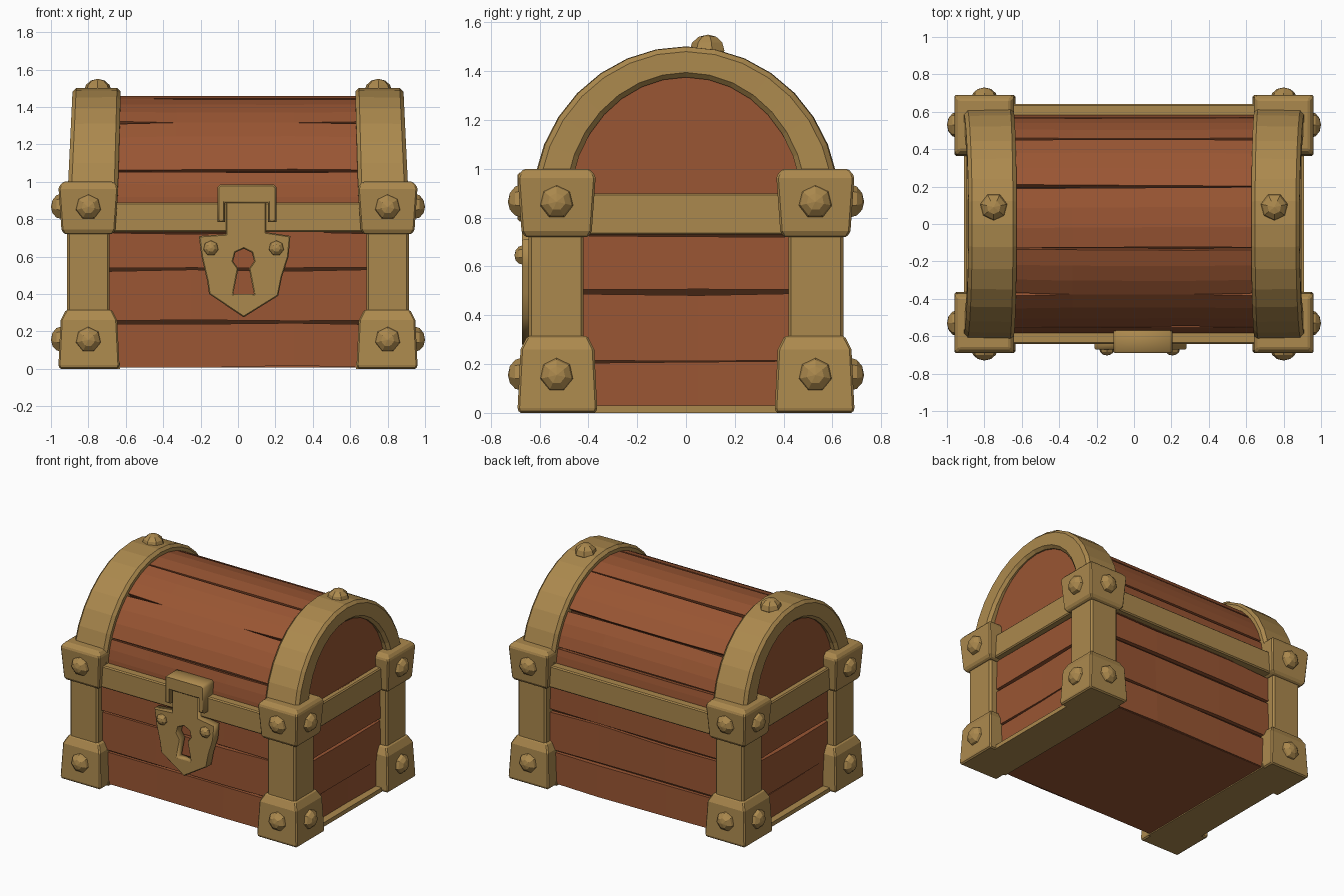
import bpy, bmesh, math, random
from mathutils import Matrix, Vector

if "Cube" in bpy.data.objects:
    bpy.data.objects.remove(bpy.data.objects["Cube"])

random.seed(4)

def material(name, rgb):
    m = bpy.data.materials.new(name)
    m.diffuse_color = (*rgb, 1)
    m.use_nodes = True
    m.node_tree.nodes["Principled BSDF"].inputs["Base Color"].default_value = m.diffuse_color
    return m

WOOD = material("brown wood", (0.32, 0.092, 0.033))
DARK = material("dark gap wood", (0.055, 0.018, 0.007))
BRASS = material("aged brass", (0.41, 0.25, 0.075))

def finish(name, bm, mat, bevel=0):
    bmesh.ops.recalc_face_normals(bm, faces=bm.faces)
    me = bpy.data.meshes.new(name)
    bm.to_mesh(me)
    bm.free()
    me.materials.append(mat)
    ob = bpy.data.objects.new(name, me)
    bpy.context.collection.objects.link(ob)
    if bevel:
        b = ob.modifiers.new("worn edges", 'BEVEL')
        b.width, b.segments = bevel, 1
        b.limit_method, b.angle_limit = 'ANGLE', math.radians(40)
    return ob

def loft(name, rings, mat, bevel=0):
    """Skin a list of equal point rings and cap both ends."""
    bm = bmesh.new()
    vs = [[bm.verts.new(p) for p in r] for r in rings]
    n = len(rings[0])
    for a, b in zip(vs, vs[1:]):
        for i in range(n):
            j = (i + 1) % n
            bm.faces.new((a[i], a[j], b[j], b[i]))
    bm.faces.new(vs[0])
    bm.faces.new(vs[-1])
    return finish(name, bm, mat, bevel)

def stack(name, cx, cy, hx, hy, levels, mat, bevel=0):
    """Rectangular block; levels are (height, inset)."""
    return loft(name, [[(cx + sx * (hx - d), cy + sy * (hy - d), z)
                        for sx, sy in ((-1, -1), (1, -1), (1, 1), (-1, 1))]
                       for z, d in levels], mat, bevel)

def box(name, cx, cy, hx, hy, z0, z1, mat, bevel=0):
    return stack(name, cx, cy, hx, hy, [(z0, 0), (z1, 0)], mat, bevel)

def rivet(name, pos, direction, r=0.072, h=0.06):
    bm = bmesh.new()
    bmesh.ops.create_uvsphere(bm, u_segments=7, v_segments=6, radius=1)
    rot = Vector(direction).to_track_quat('Z', 'Y').to_matrix().to_4x4()
    bm.transform(Matrix.Translation(pos) @ rot @ Matrix.Diagonal((r, r, h, 1)))
    return finish(name, bm, BRASS)

def plate(name, outlines, y_front, y_back, bevel):
    """Flat plate facing the front; later outlines are holes."""
    cu = bpy.data.curves.new(name, 'CURVE')
    cu.dimensions, cu.fill_mode = '2D', 'BOTH'
    cu.extrude = (y_back - y_front) / 2 - bevel
    cu.bevel_depth, cu.bevel_resolution, cu.offset = bevel, 0, -bevel
    for pts in outlines:
        s = cu.splines.new('POLY')
        s.points.add(len(pts) - 1)
        s.use_cyclic_u = True
        for p, (x, z) in zip(s.points, pts):
            p.co = (x, z, 0, 1)
    cu.materials.append(BRASS)
    ob = bpy.data.objects.new(name, cu)
    bpy.context.collection.objects.link(ob)
    ob.location.y = (y_front + y_back) / 2
    ob.rotation_euler.x = math.pi / 2
    bpy.ops.object.select_all(action='DESELECT')
    ob.select_set(True)
    bpy.context.view_layer.objects.active = ob
    bpy.ops.object.convert(target='MESH')
    return ob

CZ = 0.85  # height of the lid's centre line

def arc(x, a, b, deg):
    t = math.radians(deg)
    return (x, a * math.cos(t), CZ + b * math.sin(t))

# Dark cores seen through the plank gaps
box("body_core", 0, 0, 0.82, 0.565, 0.03, 0.88, DARK)
loft("lid_core", [[arc(x, 0.545, 0.57, 9 * i) for i in range(21)] for x in (-0.82, 0.82)], DARK)

# Bottom boards and brass end strips
box("bottom_boards", 0, 0, 0.7, 0.585, 0.008, 0.05, WOOD)
for s in (-1, 1):
    box("bottom_strip", s * 0.77, 0, 0.14, 0.6, 0.0, 0.03, BRASS)

# Front and back planks, with uneven edges
j = lambda w=0.008: random.uniform(-w, w)
for sy, name in ((-1, "front_plank"), (1, "back_plank")):
    for z0, z1 in ((0.01, 0.24), (0.256, 0.525), (0.54, 0.725), (0.728, 0.88)):
        rings = []
        for x in (-0.72, -0.25, 0.3, 0.72):
            y, lo, hi = 0.595 + j(), z0 + max(0, j()), z1 + j()
            rings.append([(x, sy * 0.54, lo), (x, sy * y, lo),
                          (x, sy * (y - 0.004), hi), (x, sy * 0.54, hi)])
        loft(name, rings, WOOD)

# End planks
for sx in (-1, 1):
    for z0, z1 in ((0.025, 0.208), (0.212, 0.485), (0.503, 0.722), (0.73, 0.9)):
        rings = []
        for y in (-0.5, 0.05, 0.5):
            x, lo, hi = 0.86 + j(0.005), z0 + max(0, j(0.006)), z1 + j(0.006)
            rings.append([(sx * 0.8, y, lo), (sx * x, y, lo),
                          (sx * (x - 0.004), y, hi), (sx * 0.8, y, hi)])
        loft("end_plank", rings, WOOD)
    loft("lid_end_panel", [[arc(sx * x, 0.55, 0.575, 9 * i) for i in range(21)]
                           for x in (0.81, 0.855)], WOOD)

# Lid planks: gap centre angle, half widths along the length
gaps = [(0, 0, 0, 0, 0), (14, .6, .9, .8, .5), (39, 1.2, .5, .4, 1.4),
        (70, 1.3, .9, .5, .2), (103, .3, .6, .9, .5), (130, 1.6, 0, 0, 1.2),
        (160, .4, .6, .9, .4), (180, 0, 0, 0, 0)]
for g, h in zip(gaps, gaps[1:]):
    rings = []
    for k, x in enumerate((-0.83, -0.33, 0.3, 0.83)):
        a0, a1 = g[0] + g[k + 1], h[0] - h[k + 1]
        ts = [a0 + (a1 - a0) * i / 3 for i in range(4)]
        rings.append([arc(x, 0.585, 0.608, t) for t in ts] +
                     [arc(x, 0.53, 0.555, t) for t in reversed(ts)])
    loft("lid_plank", rings, WOOD)

# Arched brass bands over both lid ends
for s in (-1, 1):
    rings = []
    for i in range(17):
        t = 180 * i / 16
        lean = 0.03 * math.sin(math.radians(t))
        xi, xo = s * (0.645 - lean * 0.6), s * (0.915 - lean)
        rings.append([arc(xi, 0.475, 0.525, t), arc(xo, 0.475, 0.525, t),
                      arc(xo, 0.625, 0.65, t), arc(xi, 0.63, 0.652, t)])
    loft("lid_arch_band", rings, BRASS, 0.02)
    rivet("arch_rivet", (s * 0.75, 0.09, 1.485), (0, 0, 1), 0.075, 0.065)

# Horizontal brass bands around the rim
for s in (-1, 1):
    box("long_rim_band", 0, s * 0.6, 0.7, 0.042, 0.73, 0.89, BRASS, 0.008)
    box("end_rim_band", s * 0.85, 0, 0.045, 0.45, 0.73, 0.9, BRASS, 0.008)

# Corner posts, corner caps and their rivets
for sx in (-1, 1):
    for sy in (-1, 1):
        box("corner_post", sx * 0.8, sy * 0.532, 0.113, 0.113, 0.03, 0.9, BRASS, 0.012)
        stack("lower_corner_cap", sx * 0.797, sy * 0.527, 0.163, 0.163,
              [(0, 0.005), (0.02, 0), (0.26, 0.012), (0.315, 0.04)], BRASS, 0.008)
        stack("upper_corner_cap", sx * 0.8, sy * 0.53, 0.16, 0.16,
              [(0.72, 0.03), (0.745, 0.016), (0.97, 0), (1.0, 0.025)], BRASS, 0.008)
        for z in (0.155, 0.865):
            rivet("corner_rivet", (sx * 0.8, sy * 0.67, z), (0, sy, 0))
            rivet("corner_rivet", (sx * 0.943, sy * 0.53, z), (sx, 0, 0), h=0.057)

# Lock plate with a keyhole cut through it
c = 0.03
shield = [(-0.065, 0.9), (-0.065, 0.72), (-0.21, 0.71), (-0.195, 0.6), (-0.165, 0.47),
          (-0.155, 0.4), (c, 0.275), (0.215, 0.39), (0.235, 0.49), (0.27, 0.6),
          (0.28, 0.71), (0.15, 0.73), (0.15, 0.9)]
keyhole = [(c + 0.057 * math.cos(math.radians(t)), 0.585 + 0.057 * math.sin(math.radians(t)))
           for t in range(-60, 241, 50)] + [(c - 0.055, 0.4), (c + 0.055, 0.4)]
plate("lock_plate", [shield, keyhole], -0.672, -0.61, 0.006)
for x in (-0.145, 0.205):
    rivet("lock_rivet", (x, -0.668, 0.645), (0, -1, 0), 0.042, 0.035)

# Hasp hooked over the lock tongue
hasp = [(-0.11, 0.785), (-0.11, 0.97), (-0.095, 0.985), (0.19, 0.985), (0.205, 0.97),
        (0.205, 0.785), (0.16, 0.785), (0.16, 0.885), (-0.07, 0.885), (-0.07, 0.785)]
plate("lock_hasp", [hasp], -0.69, -0.56, 0.008)
